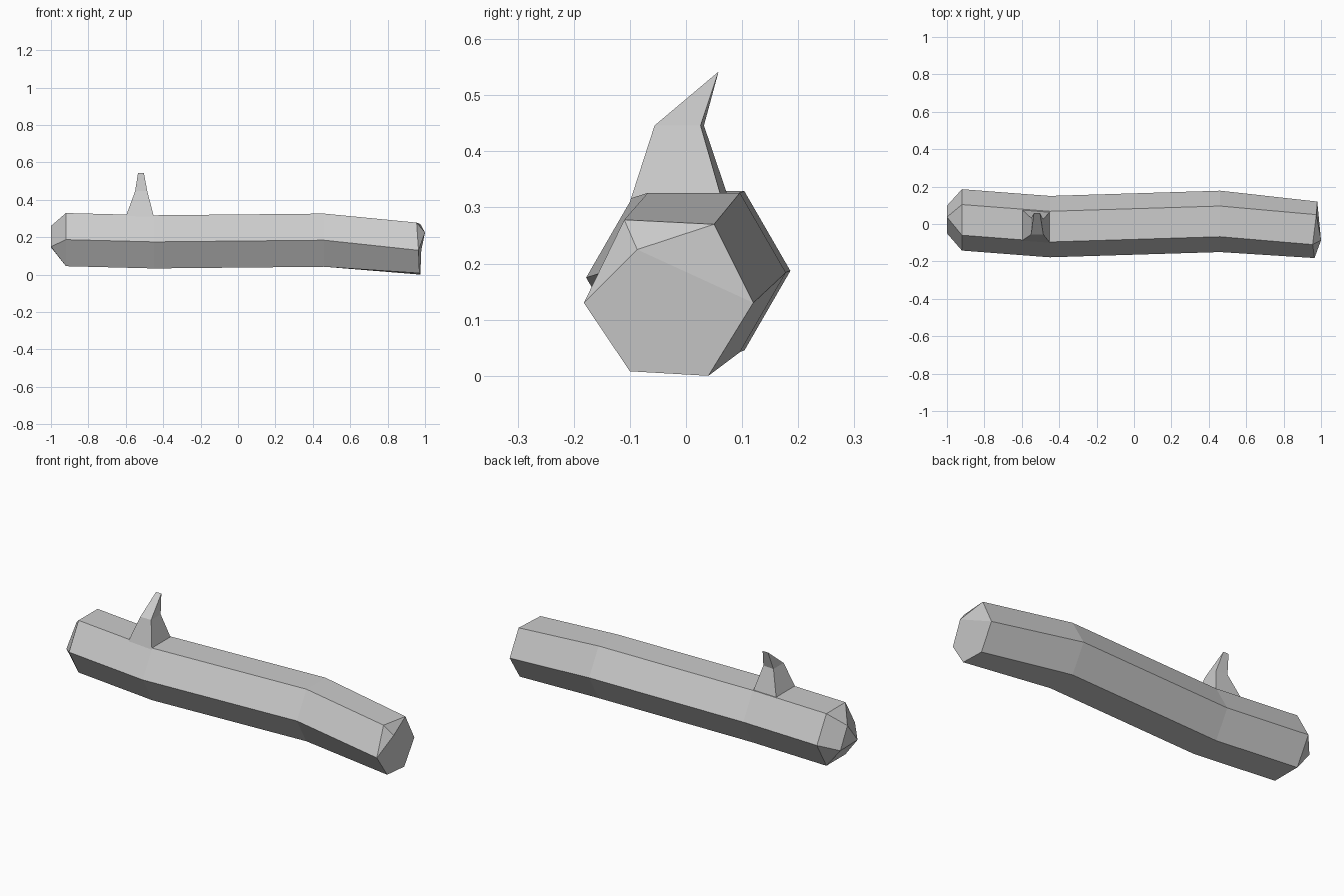
import bpy, bmesh
from math import cos, sin, pi

cube = bpy.data.objects.get("Cube")
if cube:
    bpy.data.objects.remove(cube, do_unlink=True)

grey = bpy.data.materials.new("light grey")
grey.use_nodes = True
colour = (0.6, 0.6, 0.6, 1)
grey.diffuse_color = colour
grey.node_tree.nodes["Principled BSDF"].inputs["Base Color"].default_value = colour


def finish(bm, name):
    bmesh.ops.recalc_face_normals(bm, faces=bm.faces)
    mesh = bpy.data.meshes.new(name)
    bm.to_mesh(mesh)
    bm.free()
    mesh.materials.append(grey)
    obj = bpy.data.objects.new(name, mesh)
    bpy.context.collection.objects.link(obj)
    return obj


def add_ring(bm, points):
    return [bm.verts.new(p) for p in points]


def bridge(bm, a, b):
    n = len(a)
    for i in range(n):
        j = (i + 1) % n
        bm.faces.new((a[i], a[j], b[j], b[i]))


def hexagon(x, y, z, r=0.164):
    return [(x, y + r * cos(k * pi / 3), z + r * sin(k * pi / 3)) for k in range(6)]


# Log: bent six-sided trunk
bm = bmesh.new()
rings = [add_ring(bm, hexagon(*c)) for c in
         ((-0.92, 0.022, 0.187), (-0.45, -0.014, 0.175), (0.46, 0.014, 0.184))]
rings.append(add_ring(bm, [(0.98, 0.12, 0.13), (0.975, 0.05, 0.27), (0.955, -0.11, 0.278),
                           (0.965, -0.182, 0.13), (0.97, -0.1, 0.008), (0.975, 0.04, 0.0)]))
for a, b in zip(rings, rings[1:]):
    bridge(bm, a, b)

# Blunt end tapering to a small triangle
back, top_back, top_front, front, low_front, low_back = rings[0]
tip = add_ring(bm, [(-1, 0.037, 0.26), (-1, -0.05, 0.149), (-1, 0.098, 0.146)])
t, f, b = tip
for face in (tip, (t, top_back, top_front), (f, front, low_front), (b, low_back, back),
             (t, top_front, front, f), (f, low_front, low_back, b), (b, back, top_back, t)):
    bm.faces.new(face)

# Cut end with a chipped upper corner
back, top_back, top_front, front, low_front, low_back = rings[-1]
chip = bm.verts.new((1.0, -0.087, 0.225))
for face in ((top_back, top_front, chip), (top_front, front, chip), (top_back, chip, back),
             (chip, front, low_front, low_back, back)):
    bm.faces.new(face)
finish(bm, "log")

# Broken branch stub: base, waist, then a sharp top edge
bm = bmesh.new()
base = add_ring(bm, [(-0.6, -0.09, 0.31), (-0.45, -0.1, 0.31),
                     (-0.45, 0.065, 0.31), (-0.6, 0.078, 0.31)])
waist = add_ring(bm, [(-0.55, -0.056, 0.446), (-0.485, -0.056, 0.446),
                      (-0.485, 0.026, 0.446), (-0.55, 0.032, 0.446)])
left, right = add_ring(bm, [(-0.535, 0.058, 0.542), (-0.503, 0.058, 0.542)])
bridge(bm, base, waist)
bm.faces.new(base)
bm.faces.new((waist[0], waist[1], right, left))
bm.faces.new((waist[1], waist[2], right))
bm.faces.new((waist[2], waist[3], left, right))
bm.faces.new((waist[3], waist[0], left))
finish(bm, "branch_stub")
